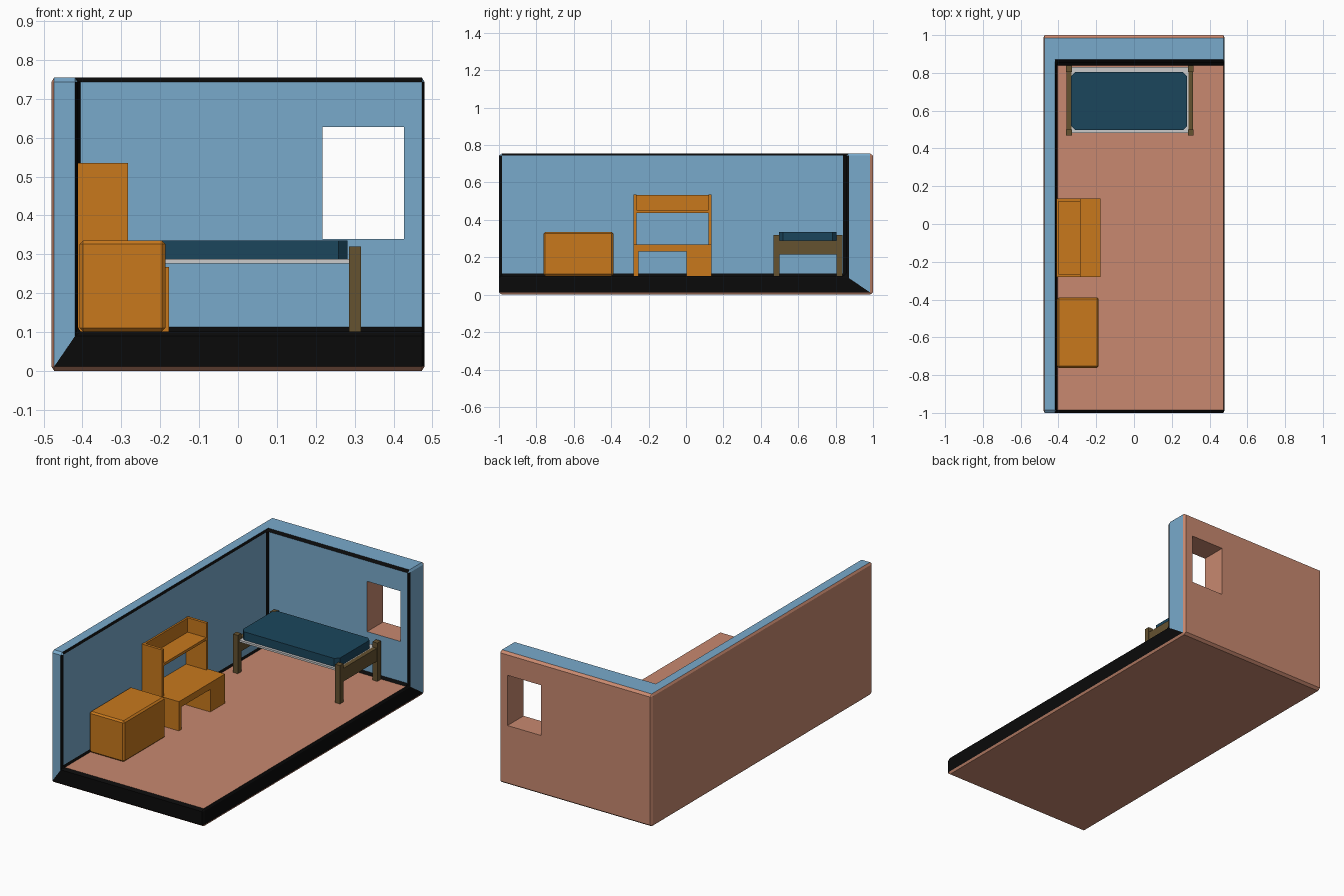
import bpy, bmesh
from mathutils import Vector

if "Cube" in bpy.data.objects:
    bpy.data.objects.remove(bpy.data.objects["Cube"])


def material(name, rgb):
    m = bpy.data.materials.new(name)
    m.diffuse_color = (*rgb, 1)
    m.use_nodes = True
    m.node_tree.nodes["Principled BSDF"].inputs["Base Color"].default_value = m.diffuse_color
    return m


CLAY = material("clay", (0.58, 0.25, 0.16))
BLUE = material("wall_blue", (0.19, 0.40, 0.60))
BLACK = material("trim_black", (0.003, 0.003, 0.003))
ORANGE = material("orange_wood", (0.58, 0.19, 0.012))
BROWN = material("brown_wood", (0.13, 0.085, 0.03))
NAVY = material("navy_fabric", (0.011, 0.061, 0.107))


def make_object(name, bm, mats=()):
    me = bpy.data.meshes.new(name)
    bm.to_mesh(me)
    bm.free()
    for m in mats:
        me.materials.append(m)
    ob = bpy.data.objects.new(name, me)
    bpy.context.collection.objects.link(ob)
    return ob


def box(name, x, y, z, mat=None, bevel=0, upright_only=False):
    """Box from (min, max) ranges, with optional chamfer."""
    bm = bmesh.new()
    bmesh.ops.create_cube(bm, size=1)
    for v in bm.verts:
        v.co = Vector(r[0] if c < 0 else r[1] for c, r in zip(v.co, (x, y, z)))
    if bevel:
        edges = [e for e in bm.edges if not upright_only
                 or abs(e.verts[0].co.z - e.verts[1].co.z) > 1e-4]
        bmesh.ops.bevel(bm, geom=edges, offset=bevel, segments=1,
                        profile=0.5, affect='EDGES')
    return make_object(name, bm, [mat] if mat else [])


def room_shell():
    """Floor and two walls as one thick three-sided corner, chamfered, then scaled."""
    bm = bmesh.new()
    bits = [(i, j, k) for i in (0, 1) for j in (0, 1) for k in (0, 1) if i + j + k < 3]
    outer = {b: bm.verts.new(((-1, 1)[b[0]], (1, -1)[b[1]], (0, 1)[b[2]])) for b in bits}
    inner = {b: bm.verts.new(((-0.858, 1)[b[0]], (0.855, -1)[b[1]], (0.134, 1)[b[2]]))
             for b in bits}
    for axis in range(3):
        loop = []
        for p, q in ((0, 0), (1, 0), (1, 1), (0, 1)):
            b = [p, q]
            b.insert(axis, 0)
            loop.append(tuple(b))
        bm.faces.new([outer[b] for b in loop])
        bm.faces.new([inner[b] for b in reversed(loop)])
    rim = [(1, 0, 0), (1, 1, 0), (0, 1, 0), (0, 1, 1), (0, 0, 1), (1, 0, 1)]
    for a, b in zip(rim, rim[1:] + rim[:1]):
        bm.faces.new((outer[a], outer[b], inner[b], inner[a]))
    bmesh.ops.recalc_face_normals(bm, faces=bm.faces[:])
    edges = [e for e in bm.edges if e.calc_face_angle() > 0.1]
    bmesh.ops.bevel(bm, geom=edges, offset=0.0155, segments=1,
                    profile=0.5, affect='EDGES')
    bm.normal_update()
    # clay outside and floor, blue walls, black trim
    for f in bm.faces:
        n, c = f.normal, f.calc_center_median()
        flat = max(abs(t) for t in n) > 0.99
        if n.x < -0.1 or n.y > 0.1 or n.z < -0.1:
            f.material_index = 0
        elif flat and n.z > 0.9 and c.z < 0.5:
            f.material_index = 0
        elif flat:
            f.material_index = 2 if c.z < 0.14 else 1
        else:
            top_corner = c.z > 0.95 and (c.y < -0.95 or c.x > 0.95)
            f.material_index = 1 if top_corner else 2
    for v in bm.verts:
        v.co = (v.co.x * 0.48, v.co.y, v.co.z * 0.755)
    return make_object("room_shell", bm, [CLAY, BLUE, BLACK])


# room with window opening
room = room_shell()
cutter = box("window_cutter", (0.217, 0.427), (0.7, 1.2), (0.34, 0.627), CLAY)
cutter.hide_render = True
mod = room.modifiers.new("window", 'BOOLEAN')
mod.operation = 'DIFFERENCE'
mod.solver = 'EXACT'
mod.object = cutter
bpy.context.view_layer.objects.active = room
bpy.ops.object.modifier_apply(modifier="window")
bpy.data.objects.remove(cutter)

F = 0.101  # floor height

# cabinet
box("cabinet", (-0.407, -0.187), (-0.762, -0.388), (F, 0.335), ORANGE, bevel=0.009)

# desk
DX = (-0.411, -0.177)
box("desk_top", DX, (-0.28, 0.135), (0.23, 0.268), ORANGE)
box("desk_side_leg", DX, (-0.28, -0.255), (F, 0.23), ORANGE)
box("desk_drawer_block", DX, (0.003, 0.135), (F, 0.23), ORANGE)

# shelf unit on the desk
HX = (-0.411, -0.283)
for side, y in (("near", (-0.28, -0.264)), ("far", (0.119, 0.135))):
    box("shelf_side_" + side, HX, y, (0.268, 0.535), ORANGE)
box("shelf_board", HX, (-0.264, 0.119), (0.438, 0.453), ORANGE)
box("shelf_back", (-0.411, -0.401), (-0.264, 0.119), (0.453, 0.533), ORANGE)

# bed frame ends: two posts and a rail each
for end, x0, rx in (("left", -0.36, -0.357), ("right", 0.285, 0.288)):
    for pos, y in (("front", (0.468, 0.50)), ("back", (0.805, 0.838))):
        box(f"bed_post_{end}_{pos}", (x0, x0 + 0.031), y, (F, 0.32), BROWN)
    box("bed_rail_" + end, (rx, rx + 0.025), (0.50, 0.805), (0.215, 0.29), BROWN)

# bed base and mattress
box("bed_base", (-0.34, 0.289), (0.482, 0.832), (0.277, 0.288))
box("mattress", (-0.333, 0.281), (0.497, 0.805), (0.288, 0.335), NAVY,
    bevel=0.022, upright_only=True)
